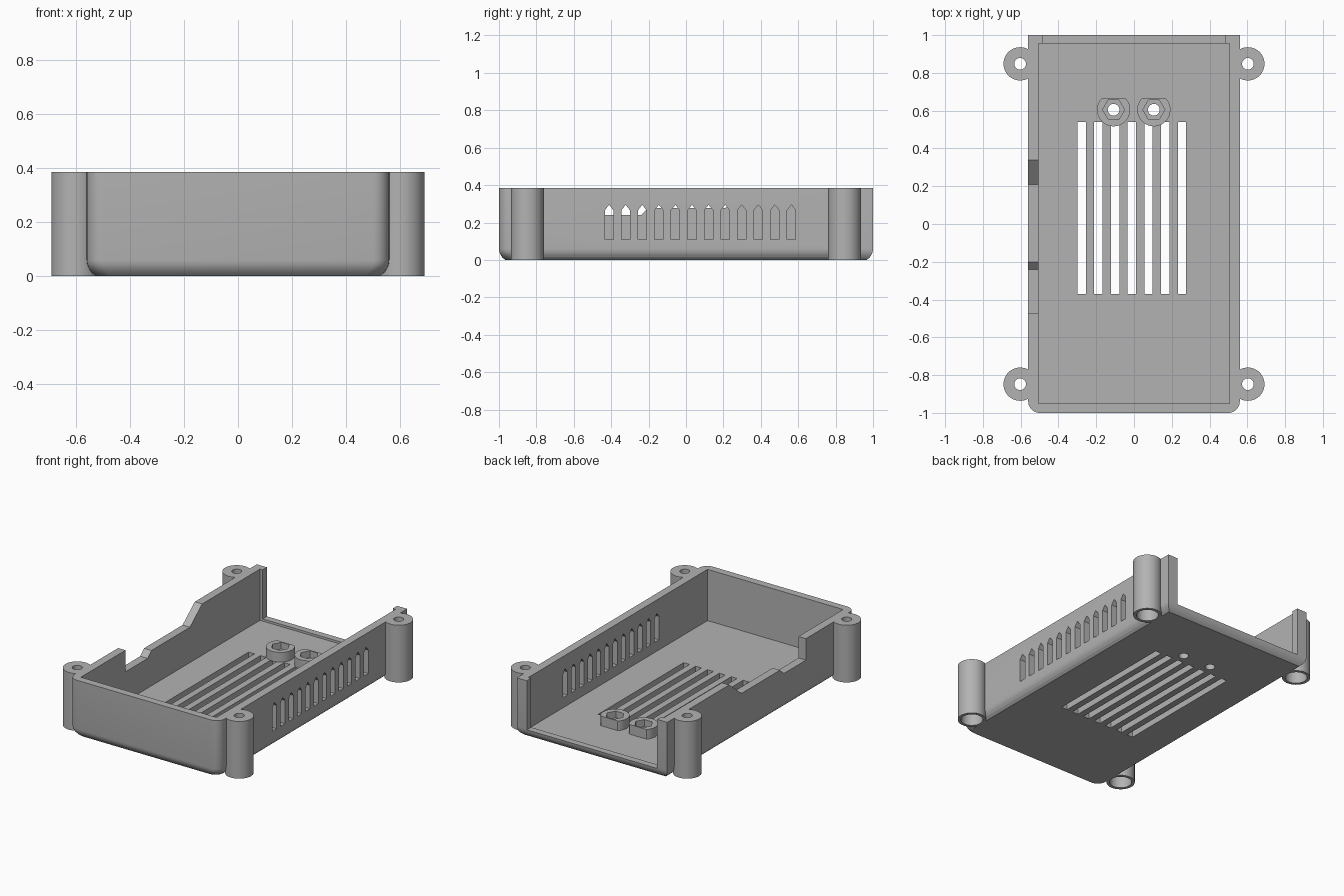
import bpy, bmesh, math
from mathutils import Vector

old = bpy.data.objects.get("Cube")
if old:
    bpy.data.objects.remove(old)

grey = bpy.data.materials.new("plain grey")
grey.use_nodes = True
COLOUR = (0.45, 0.45, 0.45, 1)
grey.diffuse_color = COLOUR
grey.node_tree.nodes["Principled BSDF"].inputs["Base Color"].default_value = COLOUR

H, W, WALL, FLOOR = 0.385, 0.56, 0.055, 0.04


def loft(bm, rings):
    """Closed solid through matching rings of points."""
    loops = [[bm.verts.new(p) for p in ring] for ring in rings]
    n = len(loops[0])
    for a, b in zip(loops, loops[1:]):
        for i in range(n):
            j = (i + 1) % n
            bm.faces.new((a[i], a[j], b[j], b[i]))
    bm.faces.new(loops[0][::-1])
    bm.faces.new(loops[-1])


def prism_z(bm, pts, z0, z1):
    loft(bm, [[(x, y, z) for x, y in pts] for z in (z0, z1)])


def prism_x(bm, pts, x0, x1):
    loft(bm, [[(x, y, z) for y, z in pts] for x in (x0, x1)])


def rect(x0, x1, y0, y1):
    return [(x0, y0), (x1, y0), (x1, y1), (x0, y1)]


def circle(cx, cy, r, n=48):
    return [(cx + r * math.cos(math.tau * i / n), cy + r * math.sin(math.tau * i / n))
            for i in range(n)]


def make(name, build):
    bm = bmesh.new()
    build(bm)
    bmesh.ops.recalc_face_normals(bm, faces=bm.faces[:])
    me = bpy.data.meshes.new(name)
    bm.to_mesh(me)
    bm.free()
    me.materials.append(grey)
    ob = bpy.data.objects.new(name, me)
    bpy.context.collection.objects.link(ob)
    return ob


def cut(target, *builders):
    """Subtract each built solid, then throw the cutters away."""
    cutters = []
    for build in builders:
        c = make("cutter", build)
        c.hide_render = True
        mod = target.modifiers.new("cut", "BOOLEAN")
        mod.operation, mod.solver, mod.object = "DIFFERENCE", "EXACT", c
        cutters.append(c)
    bpy.context.view_layer.update()
    deps = bpy.context.evaluated_depsgraph_get()
    me = bpy.data.meshes.new_from_object(target.evaluated_get(deps))
    target.modifiers.clear()
    target.data = me
    for c in cutters:
        bpy.data.objects.remove(c)


def smooth(ob):
    bpy.ops.object.select_all(action="DESELECT")
    ob.select_set(True)
    bpy.context.view_layer.objects.active = ob
    bpy.ops.object.shade_smooth_by_angle(angle=math.radians(30))


# Tray outline: rounded front corners, square back corners
def outline(inset, z):
    w, r, steps = W - inset, 0.06, 8
    y0, y1 = -1 + inset, 1 - inset
    pts = []
    for cx, start in ((-w + r, math.pi), (w - r, 1.5 * math.pi)):
        for i in range(steps + 1):
            a = start + i / steps * math.pi / 2
            pts.append((cx + r * math.cos(a), y0 + r + r * math.sin(a), z))
    return pts + [(w, y1, z), (-w, y1, z)]


tray = make("tray", lambda bm: loft(bm, [outline(i, z) for i, z in (
    (0.033, 0), (0.017, 0.014), (0.007, 0.03), (0.002, 0.043), (0, 0.058), (0, H))]))


def cavity(bm):
    prism_z(bm, rect(-W + WALL, W - WALL, -1 + WALL - 0.005, 0.955), FLOOR, 0.6)


def back_opening(bm):
    prism_z(bm, rect(-0.485, 0.485, 0.9, 1.1), FLOOR + 0.015, 0.7)


def floor_slots(bm):
    for i in range(7):
        x = -0.277 + 0.0885 * i
        prism_z(bm, rect(x - 0.022, x + 0.022, -0.37, 0.54), -0.1, 0.1)


def side_vents(bm):
    for i in range(12):
        y = -0.411 + 0.0886 * i
        prism_x(bm, [(y - 0.023, 0.108), (y + 0.023, 0.108), (y + 0.023, 0.265),
                     (y, 0.295), (y - 0.023, 0.265)], 0.45, 0.7)


def side_notch(bm):
    prism_x(bm, [(-0.475, 0.24), (-0.24, 0.24), (-0.2, 0.278), (0.21, 0.278),
                 (0.34, H), (0.34, 0.5), (-0.475, 0.5)], -0.7, -0.45)


POSTS = {"front_left": (1, -1), "front_right": (-1, -1),
         "back_left": (1, 1), "back_right": (-1, 1)}
POST_X, POST_Y = 0.603, 0.848


def bores(bm):
    for sx, sy in POSTS.values():
        prism_z(bm, circle(sx * POST_X, sy * POST_Y, 0.068), -0.1, 0.18)


NUTS = {"left": 0.105, "right": -0.108}
NUT_Y = 0.605


def screw_holes(bm):
    for x in NUTS.values():
        prism_z(bm, circle(x, NUT_Y, 0.031, 32), -0.1, 0.3)


cut(tray, cavity, back_opening, floor_slots, side_vents, side_notch, bores, screw_holes)
smooth(tray)

# Corner screw posts with a wide bore below and a narrow hole above
for side, (sx, sy) in POSTS.items():
    cx, cy = sx * POST_X, sy * POST_Y
    post = make(side + "_post", lambda bm: prism_z(bm, circle(cx, cy, 0.088), 0, H))
    cut(post, bores, lambda bm: prism_z(bm, circle(cx, cy, 0.031, 32), 0.1, 0.6))
    smooth(post)

# Nut holders on the floor: flat at the back, hexagonal recess
for side, x in NUTS.items():
    holder = make(side + "_nut_holder", lambda bm: prism_z(
        bm, [(px, min(py, NUT_Y + 0.06)) for px, py in circle(x, NUT_Y, 0.088)
             if py < NUT_Y + 0.066], FLOOR - 0.001, FLOOR + 0.065))
    cut(holder, lambda bm: prism_z(bm, circle(x, NUT_Y, 0.058, 6), FLOOR + 0.02, 0.3),
        screw_holes)
    smooth(holder)
